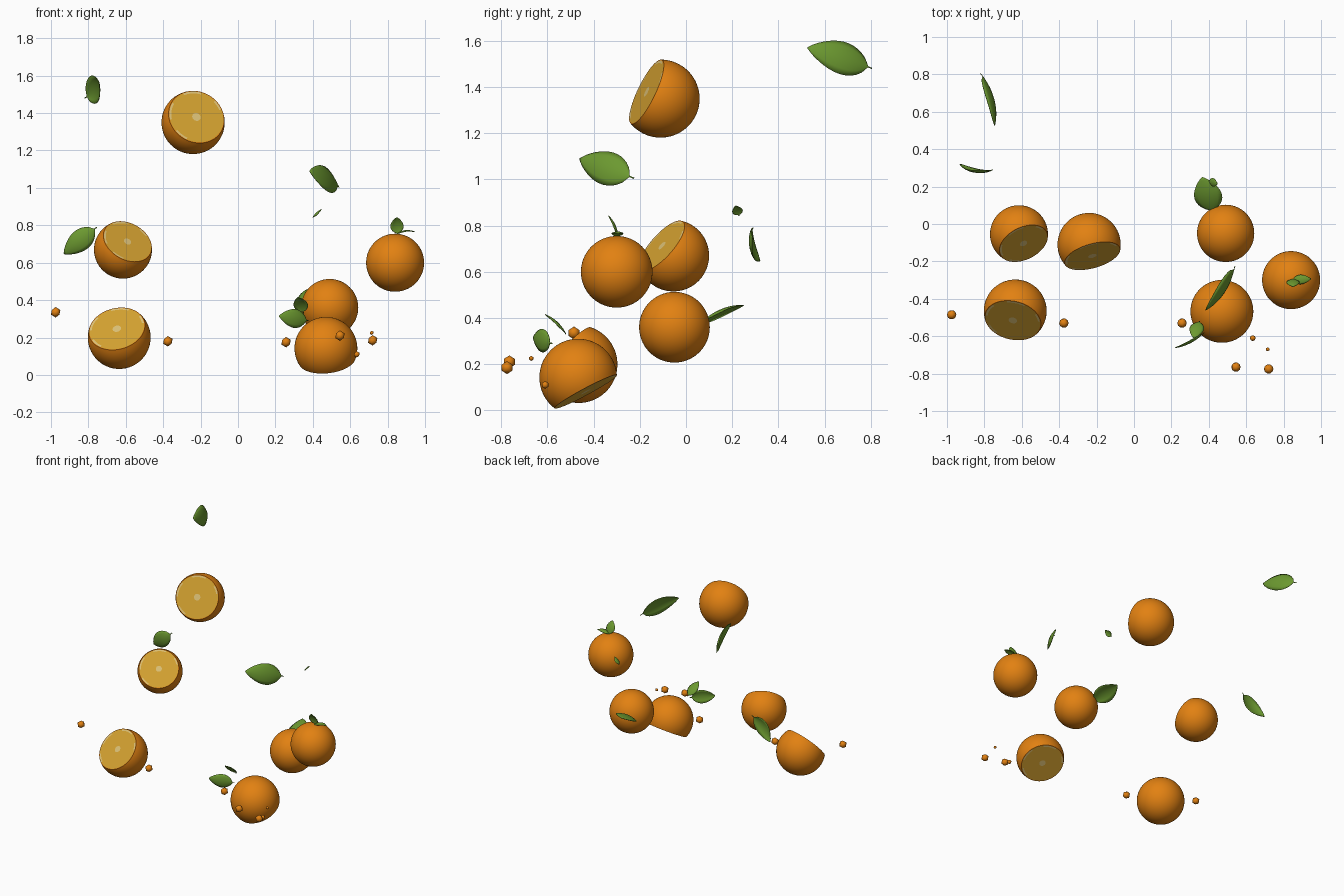
import bpy, bmesh, math
from mathutils import Vector

cube = bpy.data.objects.get("Cube")
if cube:
    bpy.data.objects.remove(cube, do_unlink=True)


def material(name, rgb):
    m = bpy.data.materials.new(name)
    m.use_nodes = True
    m.diffuse_color = (*rgb, 1)
    bsdf = next(n for n in m.node_tree.nodes if n.type == 'BSDF_PRINCIPLED')
    bsdf.inputs["Base Color"].default_value = (*rgb, 1)
    bsdf.inputs["Roughness"].default_value = 0.6
    return m


PEEL = material("orange peel", (0.76, 0.22, 0.006))
FLESH = material("yellow flesh", (0.66, 0.36, 0.03))
PITH = material("pale pith", (0.72, 0.53, 0.18))
LEAF = material("leaf green", (0.15, 0.32, 0.03))


def finish(name, bm, mats, location=(0, 0, 0)):
    bmesh.ops.recalc_face_normals(bm, faces=bm.faces)
    mesh = bpy.data.meshes.new(name)
    bm.to_mesh(mesh)
    bm.free()
    for m in mats:
        mesh.materials.append(m)
    ob = bpy.data.objects.new(name, mesh)
    ob.location = location
    bpy.context.collection.objects.link(ob)
    return ob


def ball(name, centre, radius, detail):
    bm = bmesh.new()
    bmesh.ops.create_icosphere(bm, subdivisions=detail, radius=radius)
    for f in bm.faces:
        f.smooth = True
    return finish(name, bm, [PEEL], centre)


def cut_orange(name, centre, radius, normal, depth=0.07, seg=64, rows=24):
    """Sphere sliced by a plane at the given depth; cap shows flesh and pith."""
    bm = bmesh.new()
    end = math.acos(depth / radius)
    profile = []
    for i in range(1, rows + 1):
        a = math.pi + (end - math.pi) * i / rows
        profile.append((radius * math.sin(a), radius * math.cos(a)))
    rim = profile[-1][0]
    profile += [(rim * k, depth) for k in (0.97, 0.9, 0.15)]
    rings = [[bm.verts.new((r * math.cos(math.tau * j / seg),
                            r * math.sin(math.tau * j / seg), z))
              for j in range(seg)] for r, z in profile]
    south = bm.verts.new((0, 0, -radius))
    for j in range(seg):
        k = (j + 1) % seg
        bm.faces.new((south, rings[0][k], rings[0][j])).smooth = True
        for i in range(len(rings) - 1):
            f = bm.faces.new((rings[i][j], rings[i][k], rings[i + 1][k], rings[i + 1][j]))
            f.smooth = i < rows - 1
            if i == rows:
                # broken pith ring around the upper left of the slice
                a = math.tau * j / seg
                patch = math.cos(a - 2.2) > -0.4 and math.sin(5 * a) > -0.2
                f.material_index = 2 if patch else 1
            elif i > rows:
                f.material_index = 1
    bm.faces.new(rings[-1]).material_index = 2
    ob = finish(name, bm, [PEEL, FLESH, PITH], centre)
    ob.rotation_euler = Vector(normal).to_track_quat('Z', 'Y').to_euler()
    return ob


def leaf(name, base, tip, side, arch, rows=14, cols=6):
    """Pointed, arched blade from base to tip; side is the half width vector."""
    base, tip, side = Vector(base), Vector(tip), Vector(side)
    axis = tip - base
    half = side.length
    side = (side - side.project(axis)).normalized()
    normal = axis.cross(side).normalized()
    bm = bmesh.new()
    grid = []
    for i in range(rows + 1):
        t = i / rows
        blade = max(0, (t - 0.08) / 0.92)
        w = max(half * math.sin(math.pi * blade ** 0.8) ** 0.75 if 0 < blade < 1 else 0, 0.0025)
        row = []
        for j in range(cols + 1):
            s = 2 * j / cols - 1
            lift = arch * 4 * t * (1 - t) - 0.25 * w * s * s
            row.append(bm.verts.new(base + axis * t + side * w * s + normal * lift))
        grid.append(row)
    for i in range(rows):
        for j in range(cols):
            bm.faces.new((grid[i][j], grid[i][j + 1],
                          grid[i + 1][j + 1], grid[i + 1][j])).smooth = True
    ob = finish(name, bm, [LEAF])
    mod = ob.modifiers.new("thickness", 'SOLIDIFY')
    mod.thickness = 0.003
    mod.offset = 0


# Whole fruit
ball("whole_orange_right", (0.84, -0.30, 0.60), 0.155, 5)
ball("whole_orange_back", (0.49, -0.05, 0.36), 0.153, 5)

# Sliced fruit
cut_orange("cut_orange_top", (-0.24, -0.11, 1.35), 0.169, (0.25, -0.87, 0.42))
cut_orange("cut_orange_middle", (-0.615, -0.055, 0.67), 0.155, (0.35, -0.70, 0.62))
cut_orange("cut_orange_low", (-0.635, -0.465, 0.20), 0.168, (-0.18, -0.72, 0.67))
cut_orange("cut_orange_face_down", (0.47, -0.467, 0.142), 0.168, (0.1, 0.47, -0.88))

# Drifting leaves
leaf("leaf_high", (-0.82, 0.805, 1.48), (-0.745, 0.527, 1.57), (0.022, -0.014, -0.068), 0.03)
leaf("leaf_middle", (0.54, -0.225, 1.005), (0.383, -0.46, 1.09), (0.02, -0.01, -0.07), 0.025)
leaf("leaf_left", (-0.755, 0.29, 0.79), (-0.93, 0.32, 0.648), (0.035, 0, -0.045), 0.03)
leaf("leaf_small", (0.40, 0.23, 0.843), (0.446, 0.215, 0.885), (0, 0.022, 0.005), 0.004)

# Leaves growing from the fruit
leaf("leaf_back_orange", (0.425, 0.06, 0.375), (0.365, 0.25, 0.455), (-0.07, -0.02, -0.02), 0.02)
leaf("leaf_front_wide", (0.375, -0.58, 0.29), (0.22, -0.662, 0.315), (0, 0, -0.05), 0.015)
leaf("leaf_front_upright", (0.35, -0.52, 0.33), (0.32, -0.61, 0.415), (0.038, 0, 0), 0.012)
leaf("leaf_right_upright", (0.85, -0.295, 0.75), (0.85, -0.335, 0.842), (0.035, 0, 0), 0.01)
leaf("leaf_right_flat", (0.845, -0.30, 0.75), (0.945, -0.293, 0.765), (0, 0.025, 0), 0.015)

# Juice drops
drops = [(-0.975, -0.485, 0.335, 0.028), (-0.375, -0.53, 0.18, 0.028),
         (0.257, -0.53, 0.175, 0.028), (0.545, -0.765, 0.21, 0.028),
         (0.72, -0.775, 0.185, 0.028), (0.635, -0.61, 0.11, 0.017),
         (0.715, -0.67, 0.225, 0.011)]
for n, (x, y, z, r) in enumerate(drops, 1):
    ball(f"juice_drop_{n}", (x, y, z), r, 1)
